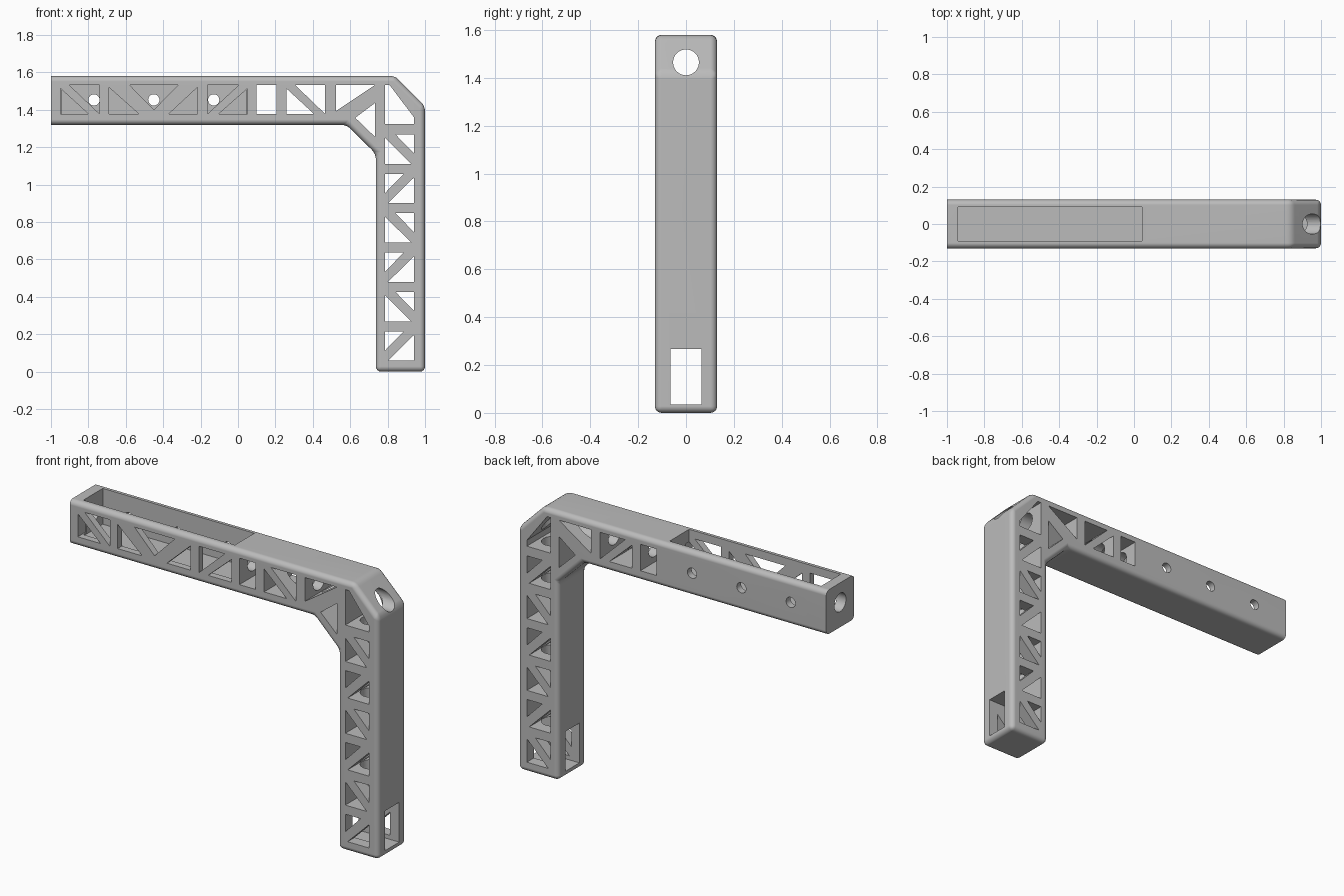
import bpy, bmesh, math
from mathutils import Matrix, Vector

if "Cube" in bpy.data.objects:
    bpy.data.objects.remove(bpy.data.objects["Cube"])

HALF = 0.13              # half the depth of the beam
LOW, HIGH = 1.378, 1.533  # truss window limits on the arm

grey = bpy.data.materials.new("satin grey")
grey.use_nodes = True
grey.diffuse_color = (0.5, 0.5, 0.5, 1)
grey.node_tree.nodes["Principled BSDF"].inputs["Base Color"].default_value = (0.5, 0.5, 0.5, 1)


def prism(bm, outline, y0, y1):
    """Extrude an x-z outline from y0 to y1."""
    front = bm.faces.new([bm.verts.new((x, y0, z)) for x, z in outline])
    grown = bmesh.ops.extrude_face_region(bm, geom=[front])["geom"]
    moved = [v for v in grown if isinstance(v, bmesh.types.BMVert)]
    bmesh.ops.translate(bm, verts=moved, vec=(0, y1 - y0, 0))
    bmesh.ops.recalc_face_normals(bm, faces=bm.faces[:])


def rod(bm, centre, axis, radius, length):
    turn = Vector((0, 0, 1)).rotation_difference(Vector(axis)).to_matrix().to_4x4()
    bmesh.ops.create_cone(bm, cap_ends=True, segments=32, radius1=radius, radius2=radius,
                          depth=length, matrix=Matrix.Translation(centre) @ turn)


def box(bm, x0, x1, y, z0, z1):
    prism(bm, [(x0, z0), (x1, z0), (x1, z1), (x0, z1)], -y, y)


def finish(bm, name):
    mesh = bpy.data.meshes.new(name)
    bm.to_mesh(mesh)
    bm.free()
    obj = bpy.data.objects.new(name, mesh)
    mesh.materials.append(grey)
    bpy.context.scene.collection.objects.link(obj)
    return obj


def braced_window(bm, x0, x1, z0, z1, rising, upper, lower, y1):
    """Two triangular openings separated by a diagonal strut."""
    shapes = [
        [(x0 + upper[0], z1), (x1, z1), (x1, z0 + upper[1])],
        [(x0, z1 - lower[1]), (x0, z0), (x1 - lower[0], z0)],
    ]
    for shape in shapes:
        if rising:
            shape = [(x0 + x1 - x, z) for x, z in shape]
        prism(bm, shape, -0.2, y1)


# Angled beam with chamfered elbow and inner gusset
bm = bmesh.new()
prism(bm, [(-1, 1.32), (0.58, 1.32), (0.737, 1.165), (0.737, 0),
           (1, 0), (1, 1.42), (0.84, 1.58), (-1, 1.58)], -HALF, HALF)
rounded = [e for e in bm.edges if not all(v.co.x < -0.99 for v in e.verts)]
bmesh.ops.bevel(bm, geom=rounded, offset=0.028, offset_type='OFFSET', segments=4,
                profile=0.5, affect='EDGES', clamp_overlap=True)
bmesh.ops.recalc_face_normals(bm, faces=bm.faces[:])
beam = finish(bm, "angled_beam")

# Truss openings
cut = bmesh.new()
arm = ((0.045, 0.0), (0.06, 0.02))
leg = ((0.055, 0.055), (0.015, 0.02))
SHALLOW, THROUGH = -0.06, 0.2
braced_window(cut, -0.948, -0.74, LOW, HIGH, False, *arm, SHALLOW)
braced_window(cut, -0.163, 0.05, LOW, HIGH, True, *arm, SHALLOW)
braced_window(cut, 0.26, 0.466, LOW, HIGH, False, *arm, THROUGH)
prism(cut, [(-0.69, LOW), (-0.53, LOW), (-0.69, 1.52)], -0.2, SHALLOW)
prism(cut, [(-0.217, LOW), (-0.37, LOW), (-0.217, 1.52)], -0.2, SHALLOW)
prism(cut, [(-0.58, HIGH), (-0.32, HIGH), (-0.45, 1.4)], -0.2, SHALLOW)
box(cut, 0.1, 0.205, 0.2, LOW, HIGH)
prism(cut, [(0.525, HIGH), (0.733, HIGH), (0.525, 1.394)], -0.2, THROUGH)
prism(cut, [(0.733, 1.437), (0.733, 1.255), (0.627, 1.357)], -0.2, THROUGH)
prism(cut, [(0.787, HIGH), (0.81, HIGH), (0.941, 1.36), (0.941, 1.325), (0.787, 1.325)],
      -0.2, THROUGH)
for k in range(6):
    z = 0.059 + 0.2105 * k
    braced_window(cut, 0.787, 0.941, z, z + 0.157, k % 2 == 0, *leg, THROUGH)
cutters = [finish(cut, "truss_cutter")]

# Open tray in the top of the arm
cut = bmesh.new()
box(cut, -0.94, 0.043, 0.09, 1.37, 1.7)
cutters.append(finish(cut, "tray_cutter"))

# Lengthwise cable bore in the arm
cut = bmesh.new()
rod(cut, (0, 0, 1.465), (1, 0, 0), 0.054, 2.4)
cutters.append(finish(cut, "arm_bore_cutter"))

# Cable bore in the leg
cut = bmesh.new()
rod(cut, (0.865, 0, 0.76), (0, 0, 1), 0.06, 1.4)
cutters.append(finish(cut, "leg_bore_cutter"))

# Slot at the foot
cut = bmesh.new()
box(cut, 0.6, 1.2, 0.065, 0.035, 0.268)
cutters.append(finish(cut, "foot_slot_cutter"))

# Screw holes in the rear tray wall
cut = bmesh.new()
for x in (-0.77, -0.45, -0.13):
    rod(cut, (x, 0.12, 1.453), (0, 1, 0), 0.03, 0.12)
cutters.append(finish(cut, "screw_hole_cutter"))

bpy.ops.object.select_all(action='DESELECT')
bpy.context.view_layer.objects.active = beam
beam.select_set(True)
for cutter in cutters:
    cutter.hide_render = True
    mod = beam.modifiers.new(cutter.name, 'BOOLEAN')
    mod.operation = 'DIFFERENCE'
    mod.solver = 'EXACT'
    mod.object = cutter
    bpy.ops.object.modifier_apply(modifier=mod.name)
    bpy.data.objects.remove(cutter)

# Smooth the rounded edges, keep the flats flat
bpy.ops.object.shade_smooth_by_angle(angle=math.radians(30))
weighted = beam.modifiers.new("flat_faces", 'WEIGHTED_NORMAL')
weighted.keep_sharp = True
